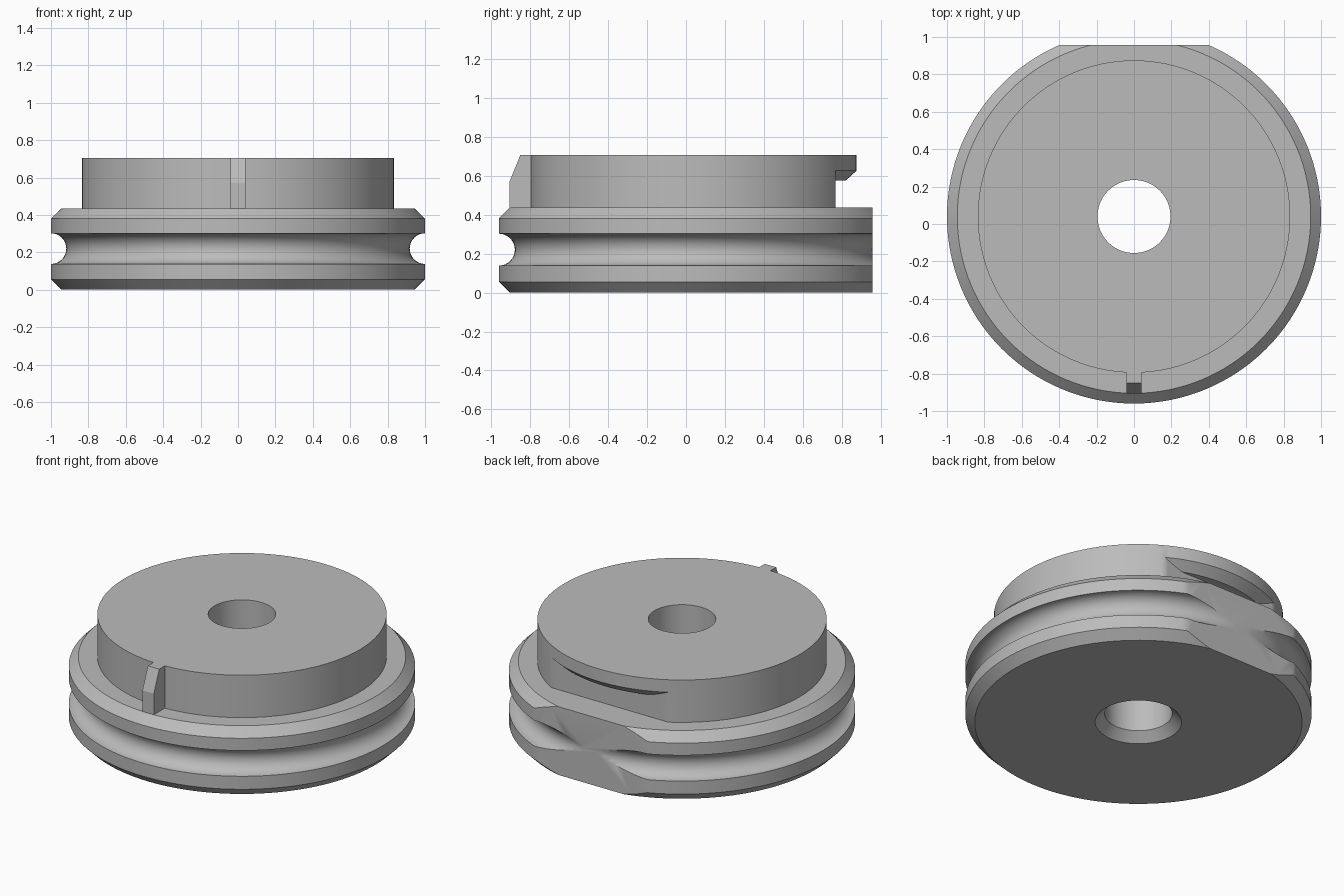
import bpy, bmesh
from math import cos, sin, pi, radians

if "Cube" in bpy.data.objects:
    bpy.data.objects.remove(bpy.data.objects["Cube"], do_unlink=True)

AXIS_Y = 0.04      # the turned parts share this axis
BORE = 0.195
HUB_R = 0.835
SHELF = 0.435      # top of the grooved flange
TOP = 0.705

grey = bpy.data.materials.new("plain grey")
grey.diffuse_color = (0.5, 0.5, 0.5, 1)
grey.use_nodes = True
grey.node_tree.nodes["Principled BSDF"].inputs["Base Color"].default_value = (0.5, 0.5, 0.5, 1)


def finish(bm, name):
    bmesh.ops.recalc_face_normals(bm, faces=bm.faces)
    mesh = bpy.data.meshes.new(name)
    bm.to_mesh(mesh)
    bm.free()
    mesh.materials.append(grey)
    ob = bpy.data.objects.new(name, mesh)
    bpy.context.collection.objects.link(ob)
    return ob


def lathe(profile, steps=128):
    """Revolve a closed (radius, height) outline around the shared axis."""
    bm = bmesh.new()
    verts = [bm.verts.new((r, AXIS_Y, z)) for r, z in profile]
    edges = [bm.edges.new((a, b)) for a, b in zip(verts, verts[1:] + verts[:1])]
    bmesh.ops.spin(bm, geom=verts + edges, cent=(0, AXIS_Y, 0), axis=(0, 0, 1),
                   angle=2 * pi, steps=steps, use_merge=True)
    bmesh.ops.remove_doubles(bm, verts=bm.verts, dist=1e-5)
    return bm


def slice_y(bm, y, keep_back):
    """Cut straight across at y and cap the opening."""
    cut = bmesh.ops.bisect_plane(bm, geom=bm.verts[:] + bm.edges[:] + bm.faces[:],
                                 plane_co=(0, y, 0), plane_no=(0, 1, 0),
                                 clear_inner=keep_back, clear_outer=not keep_back)
    edges = [e for e in cut["geom_cut"] if isinstance(e, bmesh.types.BMEdge)]
    bmesh.ops.holes_fill(bm, edges=edges, sides=0)


def smooth(ob):
    bpy.ops.object.select_all(action="DESELECT")
    ob.select_set(True)
    bpy.context.view_layer.objects.active = ob
    bpy.ops.object.shade_smooth_by_angle(angle=radians(30))


# Grooved flange: chamfered rims, round groove, countersunk bore, flat back
groove = [(1 - 0.082 * sin(pi * i / 16), 0.22 - 0.082 * cos(pi * i / 16)) for i in range(17)]
bm = lathe([(BORE, 0.055), (0.25, 0), (0.945, 0), (1, 0.055)] + groove +
           [(1, 0.38), (0.945, SHELF), (BORE, SHELF)])
slice_y(bm, 0.957, keep_back=False)
flange = finish(bm, "grooved_flange")
smooth(flange)

# Raised hub
hub = finish(lathe([(BORE, SHELF), (HUB_R, SHELF), (HUB_R, TOP), (BORE, TOP)]), "raised_hub")

# Undercut at the back of the hub, leaving a lip with a bevelled underside
bm = lathe([(0, 0.35), (0.95, 0.35), (0.95, 0.73), (0.78, 0.575), (0, 0.575)])
slice_y(bm, 0.767, keep_back=True)
cutter = finish(bm, "undercut_cutter")
cutter.hide_render = True
cutter.hide_viewport = True
mod = hub.modifiers.new("undercut", "BOOLEAN")
mod.operation = "DIFFERENCE"
mod.solver = "EXACT"
mod.object = cutter
bpy.context.view_layer.objects.active = hub
bpy.ops.object.modifier_apply(modifier=mod.name)
bpy.data.objects.remove(cutter, do_unlink=True)
smooth(hub)

# Locating key at the front, sloped outward towards its foot
bm = bmesh.new()
side = [(-0.76, SHELF), (-0.905, SHELF), (-0.905, 0.57), (-0.85, TOP), (-0.76, TOP)]
face = bm.faces.new([bm.verts.new((-0.04, y, z)) for y, z in side])
ext = bmesh.ops.extrude_face_region(bm, geom=[face])
bmesh.ops.translate(bm, vec=(0.08, 0, 0),
                    verts=[v for v in ext["geom"] if isinstance(v, bmesh.types.BMVert)])
finish(bm, "locating_key")
